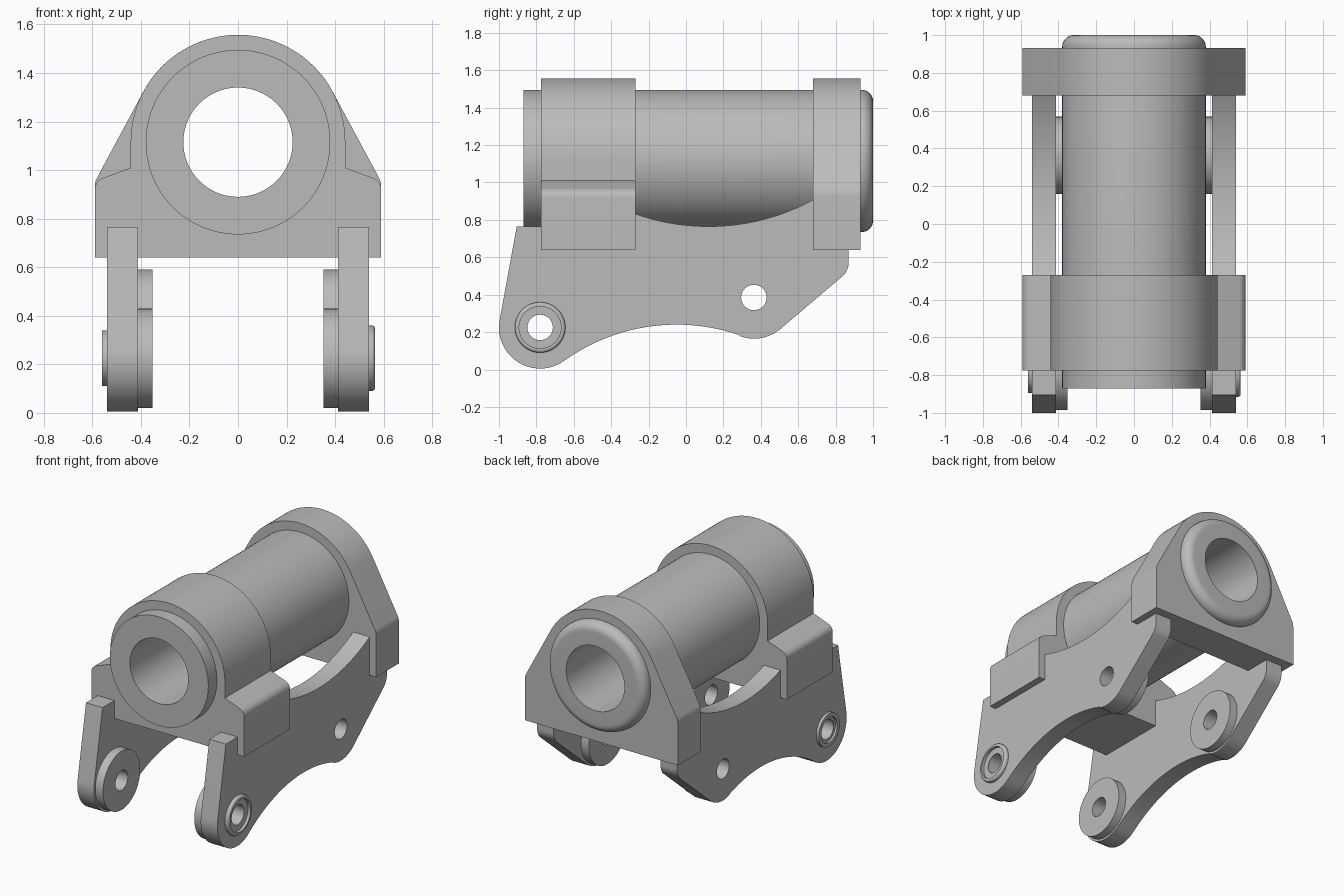
import bpy, bmesh
from math import cos, sin, radians
from mathutils import Matrix, Vector

if "Cube" in bpy.data.objects:
    bpy.data.objects.remove(bpy.data.objects["Cube"])

steel = bpy.data.materials.new("plain_grey")
steel.use_nodes = True
GREY = (0.5, 0.5, 0.5, 1)
steel.diffuse_color = GREY
steel.node_tree.nodes["Principled BSDF"].inputs["Base Color"].default_value = GREY


def frame(u, v, w):
    """Matrix that sends local x, y, z to the given directions."""
    return Matrix((u, v, w)).transposed().to_4x4()


ALONG_Y = frame((1, 0, 0), (0, 0, 1), (0, 1, 0))


def along_x(side):
    return frame((0, 1, 0), (0, 0, 1), (side, 0, 0))


def arc(cx, cy, r, start, end, n=24):
    angles = [radians(start + (end - start) * i / n) for i in range(n + 1)]
    return [(cx + r * cos(a), cy + r * sin(a)) for a in angles]


def circle(cx, cy, r, n=64):
    return arc(cx, cy, r, 0, 360, n)[:-1]


def finish(name, bm, matrix):
    bmesh.ops.remove_doubles(bm, verts=bm.verts, dist=0.0001)
    bm.transform(matrix)
    bmesh.ops.recalc_face_normals(bm, faces=bm.faces)
    mesh = bpy.data.meshes.new(name)
    bm.to_mesh(mesh)
    bm.free()
    mesh.materials.clear()
    mesh.materials.append(steel)
    obj = bpy.data.objects.new(name, mesh)
    bpy.context.collection.objects.link(obj)
    bpy.ops.object.select_all(action="DESELECT")
    obj.select_set(True)
    bpy.context.view_layer.objects.active = obj
    bpy.ops.object.shade_smooth_by_angle(angle=radians(30))


def slab(name, loops, low, high, matrix):
    """Extrude an outline with holes between two depths."""
    curve = bpy.data.curves.new(name + "_outline", "CURVE")
    curve.dimensions = "2D"
    curve.fill_mode = "BOTH"
    curve.extrude = (high - low) / 2
    for loop in loops:
        spline = curve.splines.new("POLY")
        spline.points.add(len(loop) - 1)
        for point, (x, y) in zip(spline.points, loop):
            point.co = (x, y, 0, 1)
        spline.use_cyclic_u = True
    helper = bpy.data.objects.new(name + "_outline", curve)
    bpy.context.collection.objects.link(helper)
    bpy.context.view_layer.update()
    bm = bmesh.new()
    bm.from_mesh(helper.to_mesh())
    helper.to_mesh_clear()
    bpy.data.objects.remove(helper)
    finish(name, bm, matrix @ Matrix.Translation((0, 0, (low + high) / 2)))


def lathe(name, profile, centre, matrix, steps=72):
    """Turn a closed (radius, depth) profile around the local z axis."""
    bm = bmesh.new()
    verts = [bm.verts.new((r, 0, h)) for r, h in profile]
    edges = [bm.edges.new((verts[i - 1], verts[i])) for i in range(len(verts))]
    bmesh.ops.spin(bm, geom=verts + edges, cent=(0, 0, 0), axis=(0, 0, 1),
                   angle=radians(360), steps=steps, use_merge=True)
    finish(name, bm, matrix @ Matrix.Translation((*centre, 0)))


def mirrored(half):
    """Close a right-hand outline with its reflection."""
    return half + [(-x, y) for x, y in reversed(half) if x > 0.001]


# Main tube with a rounded rear rim
AXIS = 1.115
lathe("main_tube",
      [(0.225, -0.87), (0.38, -0.87)] + arc(0.32, 0.94, 0.06, 0, 90, 10) + [(0.225, 1.0)],
      (0, AXIS), ALONG_Y, 96)

# Saddle brackets around the tube
tube_hole = circle(0, AXIS, 0.375, 96)
front = [(0.59, 0.64)] + arc(0.54, 0.92, 0.05, 0, 70, 8) + [(0.442, 1.01)] \
    + arc(0, AXIS, 0.442, 0, 90, 32)
slab("front_bracket", [mirrored(front), tube_hole], -0.775, -0.27, ALONG_Y)
rear = [(0.59, 0.64)] + arc(0.51, 0.931, 0.08, 0, 28.5, 6) + arc(0, AXIS, 0.442, 28.5, 90, 24)
slab("rear_bracket", [mirrored(rear), tube_hole], 0.68, 0.932, ALONG_Y)

# Side plate outline, in y and z
FRONT_PIN, REAR_PIN, HOLE = (-0.78, 0.225), (0.363, 0.385), 0.068
plate = [(-0.905, 0.765)]
plate += arc(*FRONT_PIN, 0.22, 170, 305.7)
plate += arc(-0.05, -0.79, 1.03, 125.5, 71, 32)
plate += arc(*REAR_PIN, 0.22, 251, 310, 12)
plate += arc(0.77, 0.573, 0.1, 310, 360, 10)
plate += [(0.87, 0.9)]
plate += arc(0.12, 1.935, 1.17, -60.3, -110.5, 32)
plate += [(-0.7, 0.839), (-0.7, 0.765)]
holes = [circle(*FRONT_PIN, HOLE, 40), circle(*REAR_PIN, HOLE, 40)]

for side, label in ((1, "left"), (-1, "right")):
    place = along_x(side)
    slab(label + "_plate", [plate] + holes, 0.412, 0.54, place)
    # Inner bosses around the pin holes
    for end, pin in (("front", FRONT_PIN), ("rear", REAR_PIN)):
        lathe(f"{label}_{end}_boss",
              [(HOLE, 0.352), (0.205, 0.352), (0.205, 0.415), (HOLE, 0.415)], pin, place)

# Outer collars: rounded on the left, plain on the right
lathe("left_collar",
      [(HOLE, 0.535), (0.135, 0.535)] + arc(0.12, 0.55, 0.015, 0, 90, 6)
      + [(0.112, 0.565), (0.112, 0.545), (HOLE, 0.545)], FRONT_PIN, along_x(1))
lathe("right_collar",
      [(HOLE, 0.535), (0.115, 0.535), (0.115, 0.56), (0.088, 0.56), (0.088, 0.545), (HOLE, 0.545)],
      FRONT_PIN, along_x(-1))
